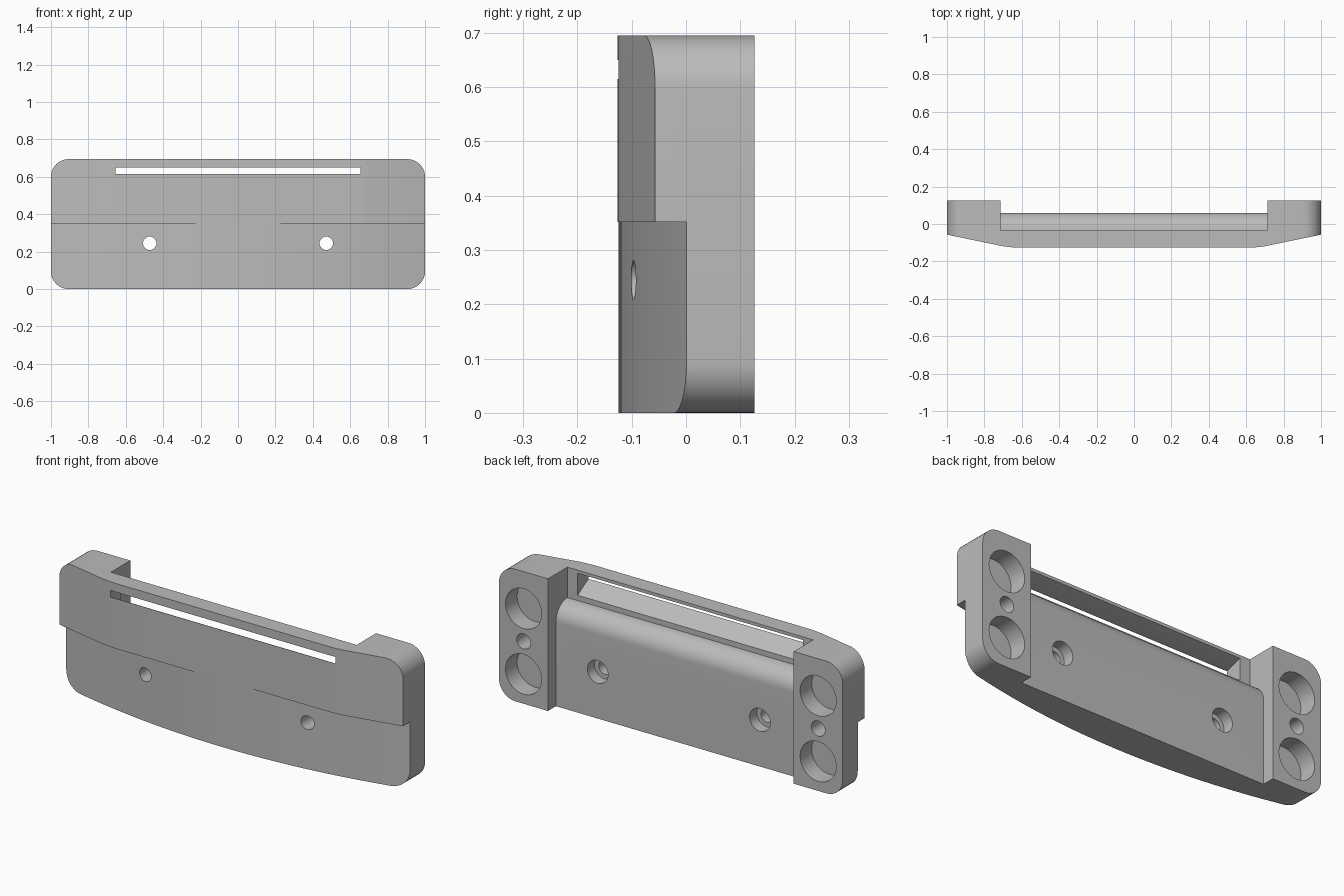
import bpy, bmesh, math

cube = bpy.data.objects.get("Cube")
if cube:
    bpy.data.objects.remove(cube, do_unlink=True)

TOP = 0.695
STEP = 0.352

grey = bpy.data.materials.new("plain_grey")
grey.use_nodes = True
grey.diffuse_color = (0.5, 0.5, 0.5, 1)
grey.node_tree.nodes["Principled BSDF"].inputs["Base Color"].default_value = (0.5, 0.5, 0.5, 1)


def prism(name, outline, axis, start, end):
    """Extrude a 2D outline along the x, y or z axis."""
    place = {"x": lambda p, t: (t, p[0], p[1]),
             "y": lambda p, t: (p[0], t, p[1]),
             "z": lambda p, t: (p[0], p[1], t)}[axis]
    bm = bmesh.new()
    near = [bm.verts.new(place(p, start)) for p in outline]
    far = [bm.verts.new(place(p, end)) for p in outline]
    bm.faces.new(near)
    bm.faces.new(far)
    for i in range(len(near)):
        j = (i + 1) % len(near)
        bm.faces.new((near[i], near[j], far[j], far[i]))
    bmesh.ops.recalc_face_normals(bm, faces=bm.faces)
    mesh = bpy.data.meshes.new(name)
    bm.to_mesh(mesh)
    bm.free()
    mesh.materials.append(grey)
    obj = bpy.data.objects.new(name, mesh)
    bpy.context.collection.objects.link(obj)
    return obj


def arc(cx, cy, r, a0, a1, n):
    return [(cx + r * math.cos(math.radians(a0 + (a1 - a0) * i / n)),
             cy + r * math.sin(math.radians(a0 + (a1 - a0) * i / n))) for i in range(n + 1)]


def combine(target, tool, operation):
    """Apply a boolean and discard its tool."""
    bpy.context.view_layer.objects.active = target
    mod = target.modifiers.new("combine", "BOOLEAN")
    mod.operation = operation
    mod.solver = "EXACT"
    mod.object = tool
    bpy.ops.object.modifier_apply(modifier=mod.name)
    bpy.data.objects.remove(tool, do_unlink=True)


# Upper body: flat front with ends swept back
right_half = [(0.62, -0.126), (0.66, -0.124), (0.70, -0.119), (1, -0.057), (1, 0.126)]
plan = right_half + [(-x, y) for x, y in reversed(right_half)]
body = prism("bracket_body", plan, "z", STEP, TOP)

# Lower body: one wide curved front
sag = 0.1255
radius = (1 + sag * sag) / (2 * sag)
xs = [-1 + i / 20 for i in range(41)]
curve = [(x, -0.1245 + radius - math.sqrt(radius * radius - x * x)) for x in xs]
lower = prism("lower_body", curve + [(1, 0.126), (-1, 0.126)], "z", 0, STEP + 0.1)
combine(body, lower, "UNION")

# Rounded outer corners
r = 0.095
corners = (arc(1 - r, r, r, -90, 0, 10) + arc(1 - r, TOP - r, r, 0, 90, 10)
           + arc(r - 1, TOP - r, r, 90, 180, 10) + arc(r - 1, r, r, 180, 270, 10))
combine(body, prism("corner_tool", corners, "y", -0.5, 0.5), "INTERSECT")

# Rear recess between the end blocks, with a rounded shoulder
shoulder = arc(-0.035, 0.44, 0.095, 0, 90, 12)
recess = [(0.3, -0.1), (0.06, -0.1)] + shoulder + [(-0.035, 0.9), (0.3, 0.9)]
combine(body, prism("recess_tool", recess, "x", -0.715, 0.715), "DIFFERENCE")

# Long slot, flaring towards the back
slot = [(-0.14, 0.615), (-0.124, 0.615), (-0.03, 0.56),
        (-0.03, 0.68), (-0.124, 0.65), (-0.14, 0.65)]
combine(body, prism("slot_tool", slot, "x", -0.655, 0.655), "DIFFERENCE")


def bore(x, z, r, start, end):
    circle = arc(x, z, r, 0, 360, 32)[:-1]
    combine(body, prism("bore_tool", circle, "y", start, end), "DIFFERENCE")


for side in (-1, 1):
    # Screw holes with counterbores
    bore(side * 0.472, 0.245, 0.036, -0.3, 0.3)
    bore(side * 0.472, 0.245, 0.06, 0.0, 0.3)
    # Blind pockets in the end blocks
    for z, size in ((0.155, 0.105), (0.328, 0.04), (0.5, 0.105)):
        bore(side * 0.857, z, size, 0.03, 0.3)

bpy.ops.object.select_all(action="DESELECT")
body.select_set(True)
bpy.context.view_layer.objects.active = body
bpy.ops.object.shade_smooth_by_angle(angle=math.radians(25))
